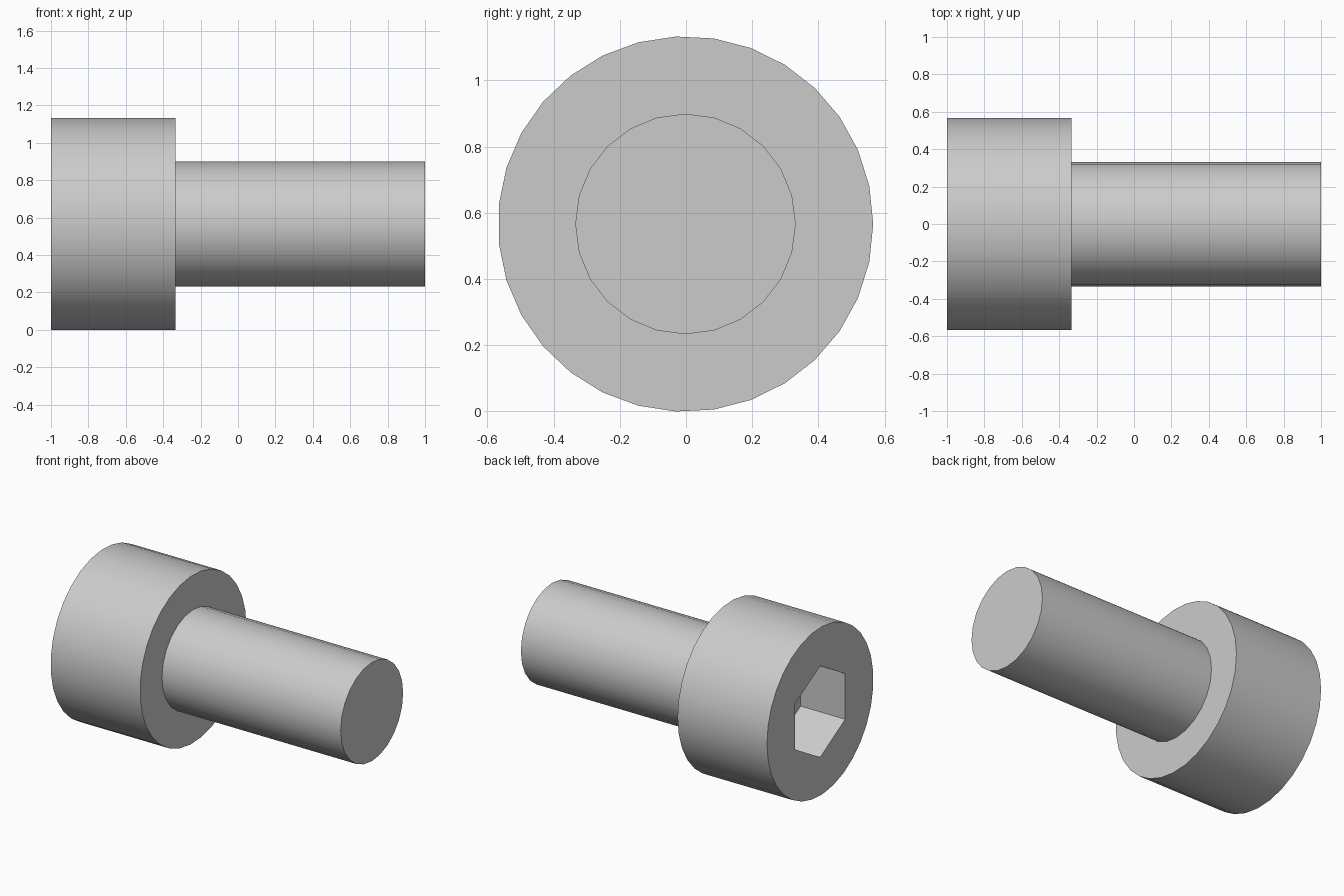
import bpy
import bmesh
from math import radians
from mathutils import Matrix

AXIS_Y, AXIS_Z = -0.0015, 0.566

default = bpy.data.objects.get("Cube")
if default:
    bpy.data.objects.remove(default, do_unlink=True)

steel = bpy.data.materials.new("grey_steel")
steel.use_nodes = True
color = (0.6, 0.6, 0.6, 1)
steel.diffuse_color = color
steel.node_tree.nodes["Principled BSDF"].inputs["Base Color"].default_value = color


def bar(name, x0, x1, radius, sides, spin=0, open_start=False):
    """Prism lying along x from x0 to x1."""
    bm = bmesh.new()
    place = (Matrix.Translation(((x0 + x1) / 2, AXIS_Y, AXIS_Z))
             @ Matrix.Rotation(radians(90), 4, "Y")
             @ Matrix.Rotation(radians(spin), 4, "Z"))
    bmesh.ops.create_cone(bm, cap_ends=True, segments=sides, radius1=radius,
                          radius2=radius, depth=x1 - x0, matrix=place)
    if open_start:
        bm.normal_update()
        caps = [f for f in bm.faces if f.normal.x < -0.9]
        bmesh.ops.delete(bm, geom=caps, context="FACES_ONLY")
    mesh = bpy.data.meshes.new(name)
    bm.to_mesh(mesh)
    bm.free()
    mesh.materials.append(steel)
    obj = bpy.data.objects.new(name, mesh)
    bpy.context.collection.objects.link(obj)
    return obj


def activate(obj):
    bpy.ops.object.select_all(action="DESELECT")
    obj.select_set(True)
    bpy.context.view_layer.objects.active = obj


# Cylindrical head and plain shank
head = bar("head", -1, -0.333, 0.567, 31)
shank = bar("shank", -0.333, 1, 0.333, 24, open_start=True)

# Hexagonal socket cut into the head
cutter = bar("socket_cutter", -1.2, -0.667, 0.308, 6, spin=30)
cutter.hide_render = True
cut = head.modifiers.new("socket", "BOOLEAN")
cut.operation = "DIFFERENCE"
cut.solver = "EXACT"
cut.object = cutter
activate(head)
bpy.ops.object.modifier_apply(modifier=cut.name)
bpy.data.objects.remove(cutter, do_unlink=True)

# Smooth round sides with crisp rims
for part in (head, shank):
    activate(part)
    bpy.ops.object.shade_smooth_by_angle(angle=radians(30))
